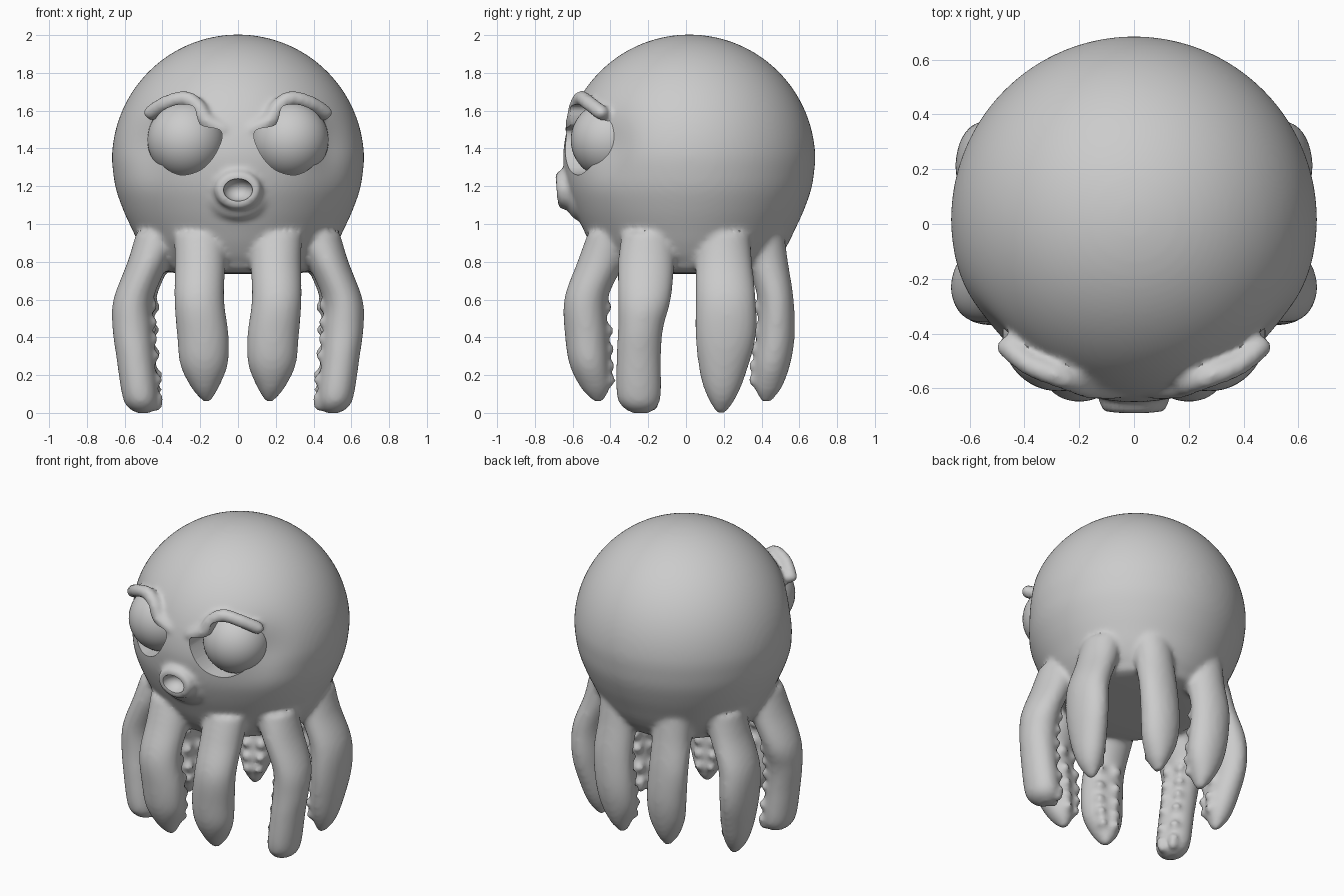
import bpy, bmesh, math
from mathutils import Vector, Matrix

if "Cube" in bpy.data.objects:
    bpy.data.objects.remove(bpy.data.objects["Cube"])


def smooth_path(pts, steps, closed=False):
    """Catmull-Rom interpolation of tuples of any length."""
    n, out = len(pts), []
    get = (lambda i: pts[i % n]) if closed else (lambda i: pts[max(0, min(n - 1, i))])
    for i in range(n if closed else n - 1):
        a, b, c, d = (get(i + k) for k in (-1, 0, 1, 2))
        for s in range(steps):
            t = s / steps
            out.append(tuple(0.5 * (2*q + (r-p)*t + (2*p-5*q+4*r-w)*t*t + (3*q-p-3*r+w)*t**3)
                             for p, q, r, w in zip(a, b, c, d)))
    if not closed:
        out.append(pts[-1])
    return out


def loft(bm, levels, seg):
    """Closed tube through horizontal ellipses (z, x, y, rx, ry)."""
    rings = [[bm.verts.new((x + rx * math.cos(2*math.pi*k/seg), y + ry * math.sin(2*math.pi*k/seg), z))
              for k in range(seg)] for z, x, y, rx, ry in levels]
    for a, b in zip(rings, rings[1:]):
        for k in range(seg):
            bm.faces.new((a[k], a[(k+1) % seg], b[(k+1) % seg], b[k]))
    bm.faces.new(rings[0])
    bm.faces.new(rings[-1])
    return [v for r in rings for v in r]


def ball(bm, loc, size, seg=16):
    if not isinstance(size, tuple):
        size = (size,) * 3
    m = Matrix.Translation(loc) @ Matrix.Diagonal((*size, 1))
    bmesh.ops.create_uvsphere(bm, u_segments=seg, v_segments=seg // 2, radius=1, matrix=m)


def make_object(name, bm):
    bmesh.ops.recalc_face_normals(bm, faces=bm.faces)
    mesh = bpy.data.meshes.new(name)
    bm.to_mesh(mesh)
    bm.free()
    ob = bpy.data.objects.new(name, mesh)
    bpy.context.collection.objects.link(ob)
    return ob


# Head: round dome tapering to a flat underside
bm = bmesh.new()
dome = [(1.335 + 0.668 * math.cos(a), 0.668 * math.sin(a))
        for a in (math.radians(d) for d in range(1, 91, 3))]
dome += smooth_path([(1.335, 0.668), (1.2, 0.65), (1.08, 0.61), (0.97, 0.56),
                     (0.88, 0.515), (0.8, 0.46), (0.745, 0.38), (0.735, 0.02)], 5)[1:]
head = loft(bm, [(z, 0, 0.017, r, r) for z, r in dome], 96)
for v in head:                       # shallow hollow at the outer side of each eye
    d = (Vector((abs(v.co.x), v.co.y, v.co.z)) - Vector((0.5, -0.43, 1.42))).length
    f = 1 - 0.06 * math.exp(-d * d / 0.025)
    v.co.x *= f
    v.co.y *= f

# Tentacles: four per side, levels as (z, x, y, rx, ry)
tentacles = [
    [(0.95, .2, -.40, .14, .12), (0.8, .2, -.45, .135, .125), (0.6, .205, -.53, .132, .115),
     (0.4, .185, -.525, .137, .115), (0.25, .18, -.51, .125, .105), (0.13, .175, -.48, .07, .075),
     (0.06, .165, -.465, .02, .025)],
    [(0.95, .42, -.2, .12, .14), (0.8, .475, -.21, .11, .15), (0.6, .555, -.22, .105, .14),
     (0.45, .56, -.24, .105, .12), (0.3, .545, -.25, .10, .118), (0.1, .52, -.25, .095, .118),
     (0.03, .51, -.245, .075, .09), (-.002, .5, -.24, .03, .04)],
    [(0.95, .42, .2, .12, .14), (0.8, .465, .2, .11, .15), (0.6, .54, .21, .105, .16),
     (0.4, .545, .21, .10, .16), (0.2, .52, .195, .09, .12), (0.08, .505, .19, .065, .075),
     (0.0, .49, .185, .02, .025)],
    [(0.95, .2, .40, .13, .12), (0.8, .2, .43, .125, .11), (0.6, .205, .475, .13, .095),
     (0.4, .19, .475, .13, .10), (0.25, .18, .455, .115, .095), (0.13, .175, .435, .065, .07),
     (0.06, .165, .425, .02, .025)],
]
for arm in tentacles:
    path = smooth_path(arm, 5)
    for s in (1, -1):
        loft(bm, [(z, s * x, y, rx, ry) for z, x, y, rx, ry in path], 32)
        # Suckers: two rows down the inner side
        for z, x, y, rx, ry in path[11:-5:3]:
            base = math.atan2(-y, -x)
            for off in (-0.45, 0.45):
                c, q = math.cos(base + off), math.sin(base + off)
                r = 1 / math.hypot(c / rx, q / ry)
                ball(bm, (s * (x + c * r), y + q * r, z), 0.033, 12)

# Brow ridges: bent down toward the nose
brow = [(.46, -.45, 1.59), (.38, -.515, 1.64), (.28, -.555, 1.665), (.21, -.58, 1.62),
        (.17, -.595, 1.55), (.08, -.6, 1.50)]
for s in (1, -1):
    for x, y, z in smooth_path(brow, 5):
        ball(bm, (s * x, y, z), 0.042)

# Funnel mouth: flared base and round lip
ball(bm, (0, -0.57, 1.16), (0.17, 0.07, 0.14), 24)
for k in range(32):
    a = 2 * math.pi * k / 32
    z = 0.068 * math.sin(a)
    for y, w in ((-0.652, 0.037), (-0.61, 0.045)):
        ball(bm, (0.09 * math.cos(a), y - 0.1 * z, 1.18 + z), w)
ball(bm, (0, -0.60, 1.18), (0.09, 0.06, 0.07))
body = make_object("body", bm)

# Fuse all body parts into one soft skin
mod = body.modifiers.new("fuse", 'REMESH')
mod.mode = 'VOXEL'
mod.voxel_size = 0.0155
mod = body.modifiers.new("soften", 'SMOOTH')
mod.factor = 0.5
mod.iterations = 9

# Cutter: eye openings and mouth hole
outline = [(.10, 1.50), (.19, 1.52), (.215, 1.56), (.23, 1.615), (.27, 1.632), (.34, 1.627),
           (.41, 1.59), (.45, 1.53), (.462, 1.45), (.445, 1.37), (.40, 1.31), (.34, 1.27),
           (.28, 1.26), (.2, 1.285), (.14, 1.34), (.10, 1.41), (.085, 1.46)]
bm = bmesh.new()
for s in (1, -1):
    face = bm.faces.new([bm.verts.new((s * x, -0.38, z)) for x, z in smooth_path(outline, 4, True)])
    ext = bmesh.ops.extrude_face_region(bm, geom=[face], use_keep_orig=True)
    for v in ext["geom"]:
        if isinstance(v, bmesh.types.BMVert):
            v.co.y = -0.9
ball(bm, (0, -0.69, 1.18), (0.078, 0.085, 0.06), 24)
cutter = make_object("face_cutter", bm)
cutter.hide_render = True
mod = body.modifiers.new("openings", 'BOOLEAN')
mod.operation = 'DIFFERENCE'
mod.solver = 'EXACT'
mod.object = cutter

bpy.context.view_layer.objects.active = body
body.select_set(True)
for m in list(body.modifiers):
    bpy.ops.object.modifier_apply(modifier=m.name)
bpy.data.objects.remove(cutter)
bpy.ops.object.shade_smooth_by_angle(angle=math.radians(45))

# Eyes: balls seated in the openings
for s, side in ((1, "right"), (-1, "left")):
    bm = bmesh.new()
    ball(bm, (s * 0.275, -0.405, 1.445), 0.205, 48)
    for f in bm.faces:
        f.smooth = True
    make_object("eye_" + side, bm)
